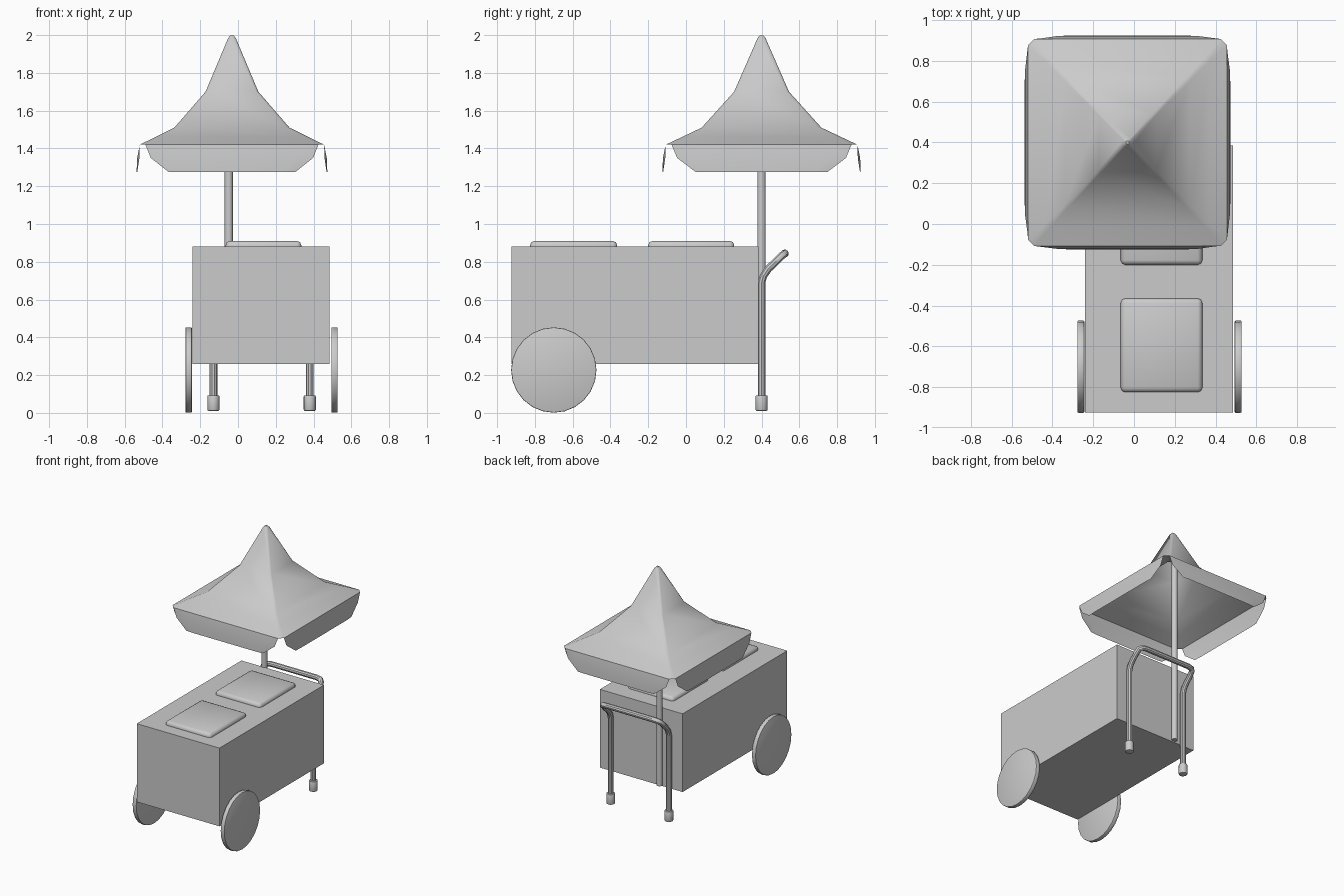
import bpy, bmesh, math
from mathutils import Vector

if "Cube" in bpy.data.objects:
    bpy.data.objects.remove(bpy.data.objects["Cube"])


def activate(ob):
    bpy.ops.object.select_all(action='DESELECT')
    ob.select_set(True)
    bpy.context.view_layer.objects.active = ob


def smooth(ob, deg=35):
    activate(ob)
    bpy.ops.object.shade_smooth_by_angle(angle=math.radians(deg))


def bevel(ob, width, segments):
    m = ob.modifiers.new("bevel", 'BEVEL')
    m.width, m.segments = width, segments
    m.limit_method = 'ANGLE'
    activate(ob)
    bpy.ops.object.modifier_apply(modifier=m.name)


def box(name, x, y, z):
    bpy.ops.mesh.primitive_cube_add(size=1, location=[sum(a) / 2 for a in (x, y, z)])
    ob = bpy.context.object
    ob.name = name
    ob.scale = [a[1] - a[0] for a in (x, y, z)]
    bpy.ops.object.transform_apply(location=False, rotation=False, scale=True)
    return ob


def cylinder(name, loc, r, depth, sides, rot=(0, 0, 0), edge=0):
    bpy.ops.mesh.primitive_cylinder_add(vertices=sides, radius=r, depth=depth,
                                        location=loc, rotation=rot)
    ob = bpy.context.object
    ob.name = name
    if edge:
        bevel(ob, edge, 2)
    smooth(ob)
    return ob


MID = 0.125  # centre line of the cart in x

# Cart body and the two lids
box("cart_body", (-0.24, 0.485), (-0.925, 0.385), (0.26, 0.88))
for name, y in (("front_lid", (-0.825, -0.365)), ("rear_lid", (-0.2, 0.255))):
    lid = box(name, (-0.065, 0.335), y, (0.85, 0.91))
    bevel(lid, 0.022, 2)
    smooth(lid, 50)

# Wheels, and feet under the rear legs
for side, name in ((-1, "left"), (1, "right")):
    cylinder(name + "_wheel", (MID + side * 0.386, -0.70, 0.227), 0.226, 0.034, 24,
             (0, math.pi / 2, 0), 0.005)
    cylinder(name + "_foot", (MID + side * 0.255, 0.40, 0.052), 0.032, 0.082, 16, edge=0.006)

# Legs running up into the push handle, one bent tube
half = [(-0.255, 0.40, 0.08), (-0.255, 0.40, 0.69), (-0.255, 0.41, 0.725),
        (-0.255, 0.435, 0.762), (-0.255, 0.475, 0.80), (-0.25, 0.505, 0.83),
        (-0.235, 0.518, 0.84), (-0.20, 0.523, 0.844)]
path = half + [(-x, y, z) for x, y, z in reversed(half)]
curve = bpy.data.curves.new("push_handle", 'CURVE')
curve.dimensions = '3D'
curve.bevel_depth, curve.bevel_resolution = 0.021, 3
curve.use_fill_caps = True
spline = curve.splines.new('POLY')
spline.points.add(len(path) - 1)
for p, (x, y, z) in zip(spline.points, path):
    p.co = (MID + x, y, z, 1)
handle = bpy.data.objects.new("push_handle", curve)
bpy.context.collection.objects.link(handle)
activate(handle)
bpy.ops.object.convert(target='MESH')
smooth(bpy.context.object)

# Canopy pole
cylinder("canopy_pole", (-0.049, 0.40, 1.01), 0.022, 1.48, 16)

# Canopy: stacked square rings with softened corners, then four hanging flaps
bm = bmesh.new()
STRETCH = 1.04  # slightly longer in y
profile = [(0.008, 1.999, 0.003), (0.02, 1.985, 0.007), (0.14, 1.70, 0.012),
           (0.305, 1.51, 0.016), (0.40, 1.463, 0.02), (0.488, 1.42, 0.03)]
rings = []
for h, z, c in profile:
    ring = []
    for k in range(4):
        a, b = [(1, 0), (0, 1), (-1, 0), (0, -1)][k], [(0, 1), (-1, 0), (0, -1), (1, 0)][k]
        for s in (c - h, h - c):
            ring.append(bm.verts.new((a[0] * h + b[0] * s, (a[1] * h + b[1] * s) * STRETCH, z)))
    rings.append(ring)
bm.faces.new(rings[0])
for top, low in zip(rings, rings[1:]):
    for i in range(8):
        j = (i + 1) % 8
        bm.faces.new((top[i], low[i], low[j], top[j]))
flap = [(1.42, 0.488, 0.458, 0), (1.35, 0.502, 0.43, 0.012), (1.275, 0.505, 0.335, 0.004)]
for k in range(4):
    ang = k * math.pi / 2
    rows = []
    for z, out, w, pull in flap:
        row = []
        for t in (-1, -0.8, 0.8, 1):
            o, s = out - (pull if abs(t) == 1 else 0), w * t
            row.append(bm.verts.new((o * math.cos(ang) - s * math.sin(ang),
                                     (o * math.sin(ang) + s * math.cos(ang)) * STRETCH, z)))
        rows.append(row)
    for top, low in zip(rows, rows[1:]):
        for i in range(3):
            bm.faces.new((top[i], low[i], low[i + 1], top[i + 1]))
bmesh.ops.remove_doubles(bm, verts=bm.verts, dist=0.0005)
bmesh.ops.recalc_face_normals(bm, faces=bm.faces)
mesh = bpy.data.meshes.new("canopy")
bm.to_mesh(mesh)
bm.free()
canopy = bpy.data.objects.new("canopy", mesh)
canopy.location = Vector((-0.032, 0.40, 0))
bpy.context.collection.objects.link(canopy)
smooth(canopy, 42)
